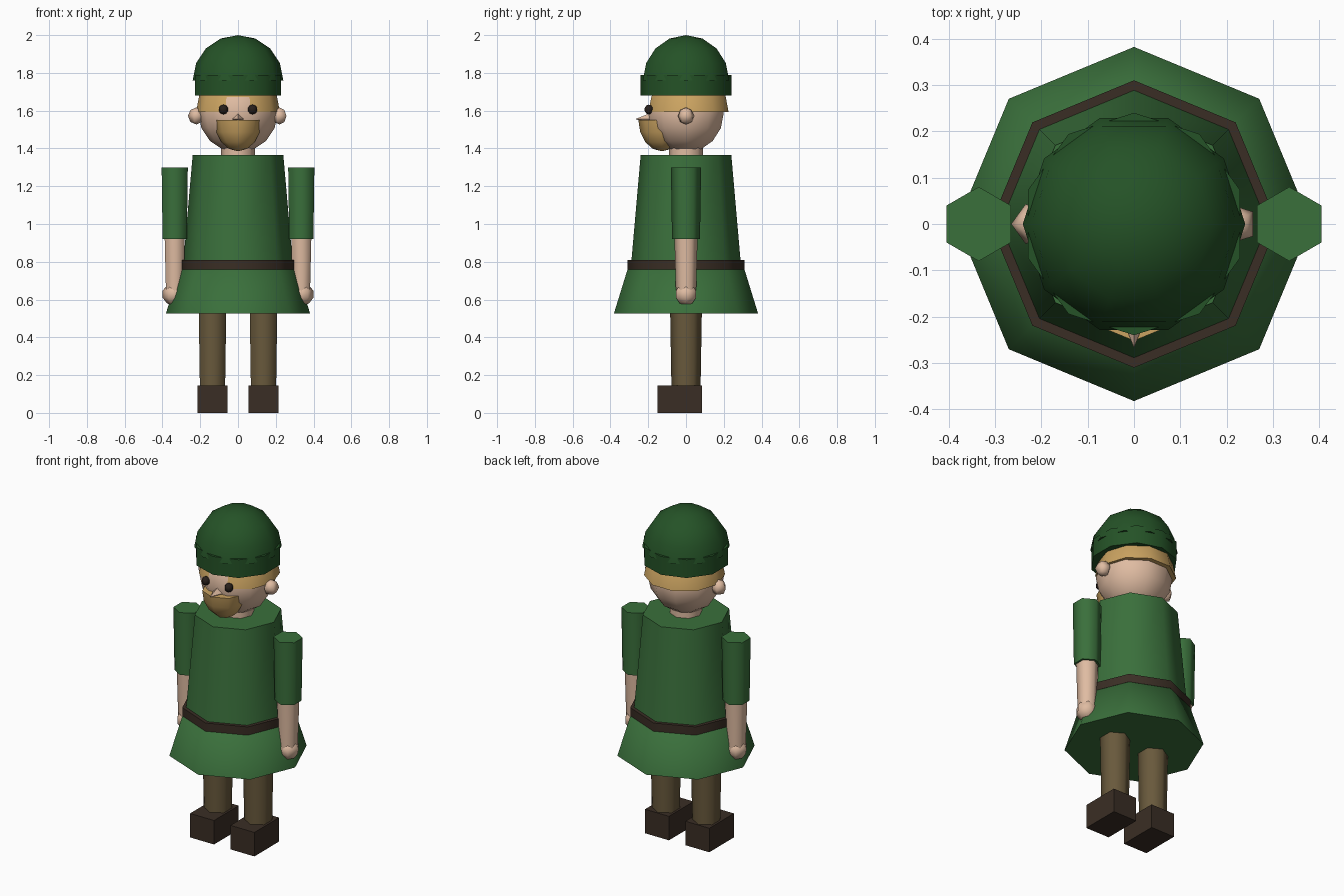
import bpy
import bmesh
import math
from mathutils import Matrix, Vector

cube = bpy.data.objects.get("Cube")
if cube:
    bpy.data.objects.remove(cube, do_unlink=True)


def material(name, r, g, b):
    m = bpy.data.materials.new(name)
    m.diffuse_color = (r, g, b, 1)
    m.use_nodes = True
    m.node_tree.nodes["Principled BSDF"].inputs["Base Color"].default_value = (r, g, b, 1)
    return m


TUNIC = material("tunic green", 0.042, 0.16, 0.044)
HAT = material("hat green", 0.018, 0.085, 0.02)
SKIN = material("skin", 0.74, 0.5, 0.36)
HAIR = material("blond hair", 0.6, 0.37, 0.12)
LEATHER = material("dark leather", 0.042, 0.027, 0.018)
TROUSERS = material("trouser brown", 0.14, 0.1, 0.045)
EYE = material("eye black", 0.021, 0.014, 0.011)

FRONT = -math.pi / 2  # first corner of a tube
SIDE = math.pi        # first corner of a ball


def finish(name, bm, mat, location):
    bmesh.ops.recalc_face_normals(bm, faces=bm.faces)
    mesh = bpy.data.meshes.new(name)
    bm.to_mesh(mesh)
    bm.free()
    mesh.materials.append(mat)
    ob = bpy.data.objects.new(name, mesh)
    ob.location = location
    bpy.context.collection.objects.link(ob)
    bpy.ops.object.select_all(action='DESELECT')
    ob.select_set(True)
    bpy.context.view_layer.objects.active = ob
    bpy.ops.object.shade_smooth_by_angle(angle=math.radians(75))
    return ob


def lathe(name, profile, sides, mat, location=(0, 0, 0), start=FRONT, turn=None):
    """Closed faceted solid from (radius, height) points, bottom to top."""
    bm = bmesh.new()
    rings = []
    for r, z in profile:
        if r < 1e-5:
            rings.append([bm.verts.new((0, 0, z))])
            continue
        angles = [start + math.tau * i / sides for i in range(sides)]
        rings.append([bm.verts.new((r * math.cos(a), r * math.sin(a), z)) for a in angles])
    for low, high in zip(rings, rings[1:]):
        for i in range(sides):
            j = (i + 1) % sides
            corners = []
            for v in (low[i % len(low)], low[j % len(low)], high[j % len(high)], high[i % len(high)]):
                if v not in corners:
                    corners.append(v)
            bm.faces.new(corners)
    for ring in (rings[0], rings[-1]):
        if len(ring) > 1:
            bm.faces.new(ring)
    if turn:
        bmesh.ops.transform(bm, matrix=turn, verts=bm.verts)
    return finish(name, bm, mat, location)


def ball(name, radius, height, sides, rings, mat, location, low=-90, high=90):
    """Ball, or part of one between two latitudes."""
    profile = []
    for i in range(rings + 1):
        a = math.radians(low + (high - low) * i / rings)
        profile.append((radius * math.cos(a), height * math.sin(a)))
    return lathe(name, profile, sides, mat, location, SIDE)


def box(name, size, mat, location):
    bm = bmesh.new()
    bmesh.ops.create_cube(bm, size=1)
    bmesh.ops.scale(bm, vec=Vector(size), verts=bm.verts)
    return finish(name, bm, mat, location)


# Clothing on the body
lathe("skirt", [(0.382, 0.525), (0.3, 0.79)], 8, TUNIC)
lathe("torso", [(0.292, 0.77), (0.24, 1.365)], 8, TUNIC)
lathe("belt", [(0.31, 0.76), (0.31, 0.81)], 8, LEATHER)

# Limbs
for side, s in (("left", 1), ("right", -1)):
    box(side + "_boot", (0.16, 0.235, 0.145), LEATHER, (s * 0.135, -0.033, 0.0725))
    lathe(side + "_leg", [(0.077, 0.13), (0.085, 0.6)], 6, TROUSERS, (s * 0.135, 0, 0))
    lathe(side + "_sleeve", [(0.074, 0.92), (0.08, 1.3)], 6, TUNIC, (s * 0.335, 0, 0))
    lathe(side + "_forearm", [(0.053, 0.62), (0.062, 0.95)], 6, SKIN, (s * 0.335, 0, 0))
    ball(side + "_hand", 0.064, 0.06, 6, 5, SKIN, (s * 0.338, 0, 0.628))
    ball(side + "_ear", 0.045, 0.045, 5, 4, SKIN, (s * 0.22, 0, 1.572))
    ball(side + "_eye", 0.026, 0.026, 6, 5, EYE, (s * 0.077, -0.197, 1.606))

# Head and face
lathe("neck", [(0.09, 1.33), (0.09, 1.43)], 8, SKIN)
ball("head", 0.21, 0.21, 10, 8, SKIN, (0, 0, 1.588))
ball("beard", 0.125, 0.165, 8, 4, HAIR, (0, -0.127, 1.55), -90, 0)
lathe("nose", [(0.03, 0), (0, 0.075)], 4, SKIN, (0, -0.192, 1.556),
      turn=Matrix.Rotation(math.pi / 2, 4, 'X'))
ball("hair", 0.222, 0.225, 10, 4, HAIR, (0, 0.014, 1.594), 0, 90)

# Hat
lathe("hat_band", [(0.24, 1.68), (0.24, 1.79)], 10, HAT)
ball("hat_dome", 0.24, 0.24, 10, 4, HAT, (0, 0, 1.76), 0, 90)
